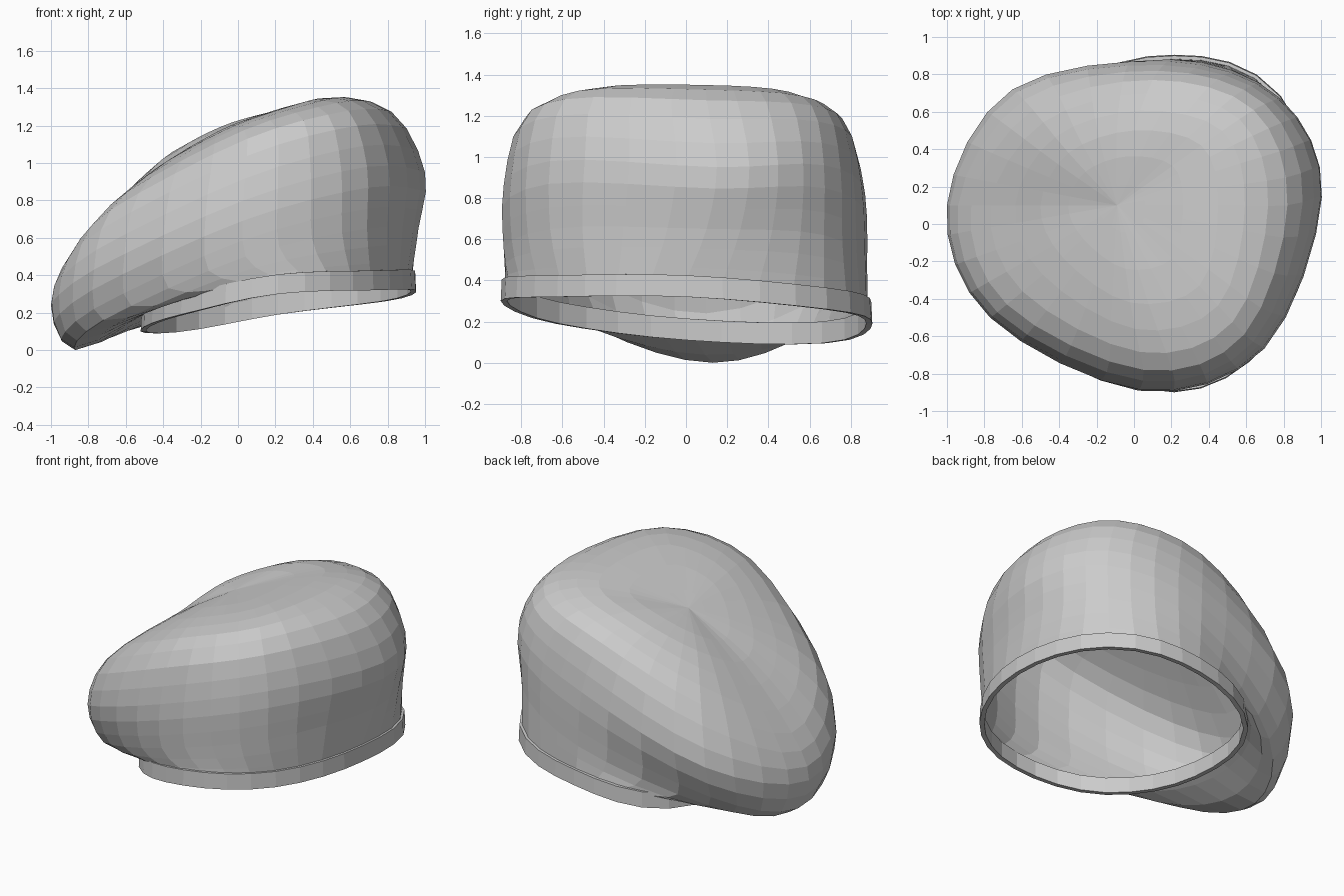
import bpy
from math import sin, cos, pi
from mathutils import Vector

if "Cube" in bpy.data.objects:
    bpy.data.objects.remove(bpy.data.objects["Cube"])

PER = 4          # subdivisions between the 8 key directions
N = 8 * PER      # sides around the hat


def catmull(a, b, c, d, t):
    return 0.5 * (2 * b + (c - a) * t + (2 * a - 5 * b + 4 * c - d) * t * t
                  + (3 * b - a - 3 * c + d) * t ** 3)


def closed(keys):
    """Smooth closed curve through 8 keys (right, back right, back, ...)."""
    k = len(keys)
    return [catmull(keys[i - 1], keys[i], keys[(i + 1) % k], keys[(i + 2) % k], j / PER)
            for i in range(k) for j in range(PER)]


def along(rings, steps):
    """Add smooth in-between rings."""
    out = []
    last = len(rings) - 1
    for i in range(last):
        for s in range(steps):
            out.append([catmull(rings[max(i - 1, 0)][n], rings[i][n], rings[i + 1][n],
                                rings[min(i + 2, last)][n], s / steps) for n in range(N)])
    return out


def make(name, rings, tip=None, loop=False):
    verts = [p for r in rings for p in r]
    count = len(rings)
    faces = []
    for r in range(count if loop else count - 1):
        a, b = r * N, ((r + 1) % count) * N
        faces += [(a + n, a + (n + 1) % N, b + (n + 1) % N, b + n) for n in range(N)]
    if tip is not None:
        verts.append(tip)
        a = (count - 1) * N
        faces += [(a + n, a + (n + 1) % N, len(verts) - 1) for n in range(N)]
    mesh = bpy.data.meshes.new(name)
    mesh.from_pydata(verts, [], faces)
    mesh.update()
    ob = bpy.data.objects.new(name, mesh)
    bpy.context.collection.objects.link(ob)
    return ob


def ring(*pts):
    return closed([Vector(p) for p in pts])


# Tilted hem line and slightly uneven outline of the head opening
hem_z = closed([.32, .26, .19, .095, .11, .19, .30, .32])
bulge = closed([0, .07, .005, .065, 0, 0, 0, -.015])


def band_ring(inset, lift):
    out = []
    for n in range(N):
        a, d = 2 * pi * n / N, bulge[n] - inset
        out.append(Vector((.215 + (.735 + d) * cos(a), (.90 + d) * sin(a), hem_z[n] + lift)))
    return out


# Head band with a thin lip
make("head_band", [band_ring(0, 0), band_ring(.005, .105),
                   band_ring(.03, .105), band_ring(.03, 0)], loop=True)

# Cloth body: neck, underside of the flop, widest rim, shoulder, crown, centre
neck = band_ring(.022, .08)
under = ring((.965, .10, .65), (.77, .67, .62), (.20, .88, .45), (-.59, .60, .15),
             (-.87, .13, .0), (-.72, -.42, .16), (.04, -.88, .50), (.69, -.66, .65))
rim = ring((1.0, .15, .95), (.77, .67, .96), (.18, .87, .82), (-.65, .72, .47),
           (-1.0, .10, .24), (-.77, -.50, .43), (.03, -.885, .80), (.69, -.66, .98))
shoulder = ring((.82, .10, 1.275), (.64, .61, 1.25), (.10, .77, 1.14), (-.54, .61, .83),
                (-.87, .10, .53), (-.68, -.43, .75), (.05, -.78, 1.13), (.59, -.59, 1.28))
crown = ring((.45, .10, 1.345), (.36, .42, 1.315), (.0, .50, 1.225), (-.35, .38, 1.06),
             (-.50, .10, .92), (-.38, -.18, 1.01), (-.02, -.42, 1.20), (.35, -.33, 1.325))
centre = Vector((-.09, .10, 1.175))
make("cloth_body", along([neck, under, rim, shoulder, crown, [centre] * N], 3), tip=centre)
